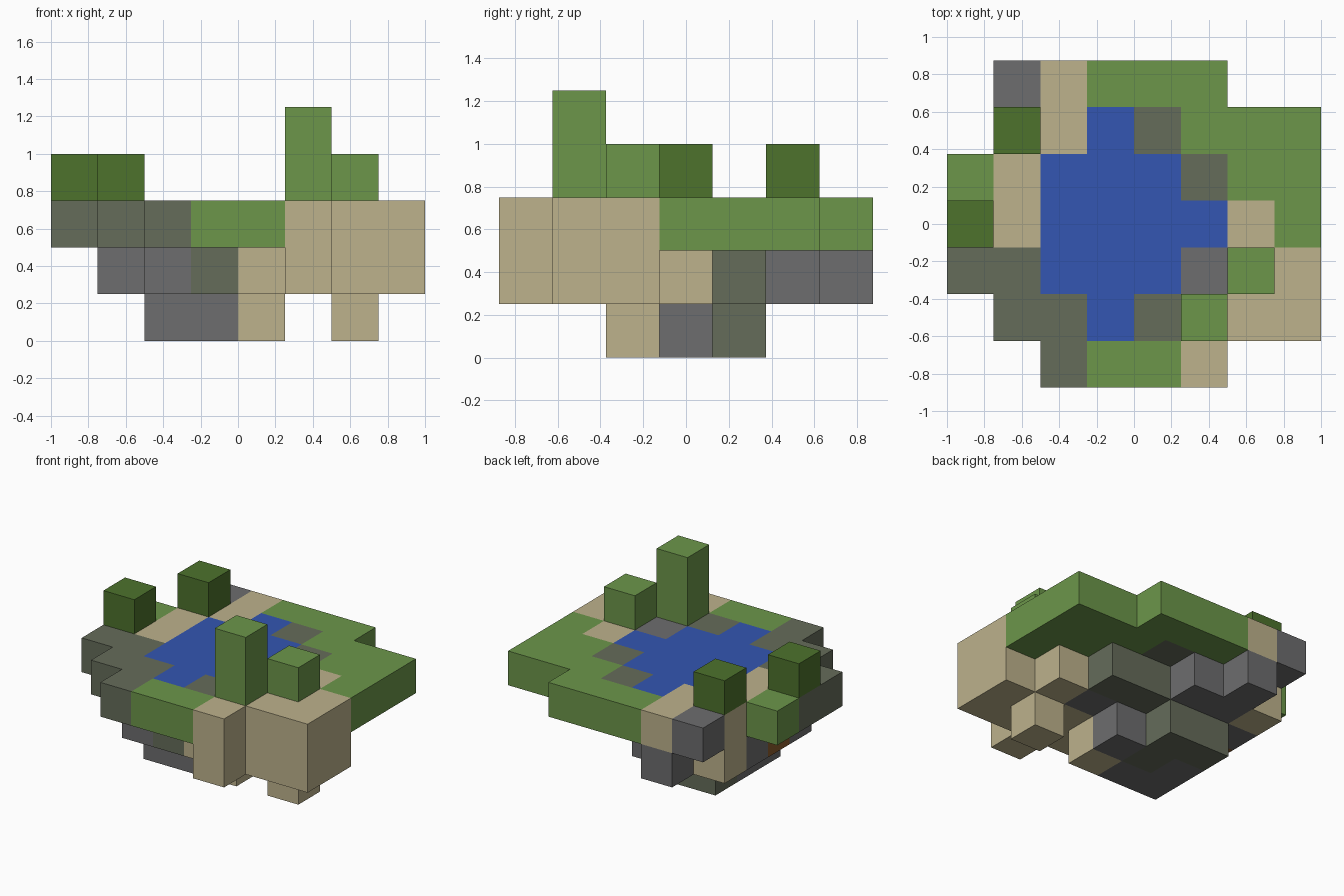
import bpy, bmesh, math
from mathutils import Vector

cube = bpy.data.objects.get("Cube")
if cube:
    bpy.data.objects.remove(cube, do_unlink=True)

CELL = 0.25
ORIGIN = Vector((-1.0, -0.875, 0.0))

# Block letter -> part name, material name, sRGB colour
PARTS = {
    "S": ("sand_banks", "sand", "BDB28C"),
    "G": ("grass_blocks", "grass green", "6C964A"),
    "D": ("dark_bushes", "dark leaf green", "4D722C"),
    "R": ("stone_blocks", "stone grey", "6D6D6E"),
    "M": ("mossy_stone_blocks", "mossy grey", "656C5A"),
    "W": ("lake_water", "water blue", "3356B2"),
    "C": ("clay_block", "clay brown", "8A5A2C"),
}

# Island layers from the bottom up; each lists its rows from back to front
LAYERS = [
    # footing
    ["........",
     "........",
     "..MM....",
     "..RMR...",
     "..RRS.S.",
     "........",
     "........"],
    # underground
    ["..R.....",
     ".SRR....",
     ".RRRMM..",
     ".CRRRRS.",
     ".RRRRSSS",
     "..RMSSSS",
     ".....S.."],
    # surface with the lake
    [".RSGGG..",
     ".SSWMGGG",
     "GSWWWMGG",
     "MSWWWWSG",
     "MMWWWRSS",
     ".MMWMSSS",
     "..MGGS.."],
    # bushes and the tall plant
    ["........",
     ".D......",
     "........",
     "D.......",
     "......G.",
     ".....G..",
     "........"],
    # top of the tall plant
    ["........",
     "........",
     "........",
     "........",
     "........",
     ".....G..",
     "........"],
]

blocks = {}
for k, rows in enumerate(LAYERS):
    for j, row in enumerate(reversed(rows)):
        for i, letter in enumerate(row):
            if letter != ".":
                blocks[i, j, k] = letter


def linear(code):
    def channel(v):
        return v / 12.92 if v <= 0.04045 else ((v + 0.055) / 1.055) ** 2.4
    return tuple(channel(int(code[n:n + 2], 16) / 255) for n in (0, 2, 4)) + (1.0,)


def make_material(name, code):
    mat = bpy.data.materials.new(name)
    mat.use_nodes = True
    mat.diffuse_color = linear(code)
    bsdf = mat.node_tree.nodes["Principled BSDF"]
    bsdf.inputs["Base Color"].default_value = linear(code)
    bsdf.inputs["Roughness"].default_value = 0.9
    return mat


def add_side(bm, cell, axis, sign):
    """Add the face of one block that looks along the given axis."""
    u, v = (axis + 1) % 3, (axis + 2) % 3
    corners = []
    for du, dv in ((0, 0), (1, 0), (1, 1), (0, 1)):
        p = Vector(cell)
        p[axis] += sign > 0
        p[u] += du
        p[v] += dv
        corners.append(bm.verts.new(ORIGIN + p * CELL))
    bm.faces.new(corners if sign > 0 else corners[::-1])


def build_part(letter, name, mat):
    bm = bmesh.new()
    for cell, kind in blocks.items():
        if kind != letter:
            continue
        for axis in range(3):
            for sign in (-1, 1):
                beside = list(cell)
                beside[axis] += sign
                # Only sides open to the air are built
                if tuple(beside) not in blocks:
                    add_side(bm, cell, axis, sign)
    bmesh.ops.remove_doubles(bm, verts=bm.verts, dist=0.001)
    bmesh.ops.dissolve_limit(bm, angle_limit=math.radians(1),
                             verts=bm.verts, edges=bm.edges)
    mesh = bpy.data.meshes.new(name)
    bm.to_mesh(mesh)
    bm.free()
    mesh.materials.append(mat)
    bpy.context.collection.objects.link(bpy.data.objects.new(name, mesh))


for letter, (name, colour, code) in PARTS.items():
    build_part(letter, name, make_material(colour, code))
